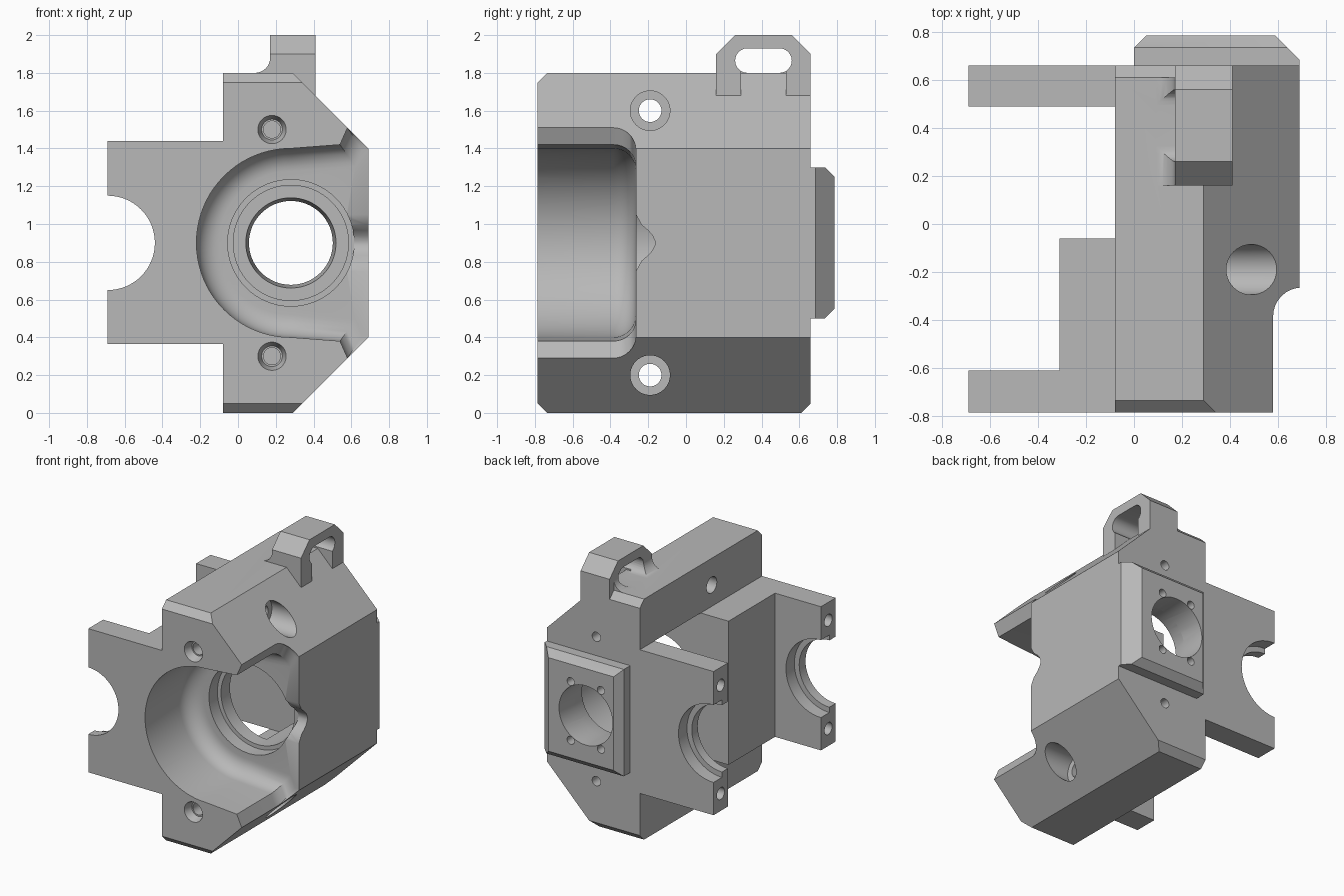
import bpy, bmesh, math
from mathutils import Vector

old = bpy.data.objects.get("Cube")
if old:
    bpy.data.objects.remove(old)

grey = bpy.data.materials.new("machined_grey")
grey.use_nodes = True
COLOR = (0.48, 0.48, 0.48, 1)
grey.diffuse_color = COLOR
grey.node_tree.nodes["Principled BSDF"].inputs["Base Color"].default_value = COLOR


def to_object(name, bm):
    bmesh.ops.recalc_face_normals(bm, faces=bm.faces)
    mesh = bpy.data.meshes.new(name)
    bm.to_mesh(mesh)
    bm.free()
    mesh.materials.append(grey)
    obj = bpy.data.objects.new(name, mesh)
    bpy.context.collection.objects.link(obj)
    return obj


def prism(name, pts, axis, a, b, edge_rule=None, width=0, segments=1):
    """Extrude a profile along x (points are y, z) or y (points are x, z)."""
    place = (lambda p, t: (t, p[0], p[1])) if axis == "x" else (lambda p, t: (p[0], t, p[1]))
    bm = bmesh.new()
    ends = [[bm.verts.new(place(p, t)) for p in pts] for t in (a, b)]
    bm.faces.new(ends[0])
    bm.faces.new(ends[1][::-1])
    n = len(pts)
    for i in range(n):
        j = (i + 1) % n
        bm.faces.new((ends[0][i], ends[1][i], ends[1][j], ends[0][j]))
    bmesh.ops.recalc_face_normals(bm, faces=bm.faces)
    if edge_rule:
        edges = [e for e in bm.edges if edge_rule(e.verts[0].co, e.verts[1].co)]
        bmesh.ops.bevel(bm, geom=edges, offset=width, segments=segments,
                        profile=0.5, affect="EDGES")
    return to_object(name, bm)


def rect(u0, v0, u1, v1):
    return [(u0, v0), (u1, v0), (u1, v1), (u0, v1)]


def arc(cx, cz, r, start, end, n):
    angles = [math.radians(start + (end - start) * i / n) for i in range(n + 1)]
    return [(cx + r * math.cos(t), cz + r * math.sin(t)) for t in angles]


def rod(name, axis, u, v, a, b, r0, r1=None, n=48):
    """Cylinder or cone along x at (y, z) or along y at (x, z)."""
    bm = bmesh.new()
    bmesh.ops.create_cone(bm, cap_ends=True, segments=n, radius1=r0,
                          radius2=r0 if r1 is None else r1, depth=b - a)
    d = Vector((1, 0, 0)) if axis == "x" else Vector((0, 1, 0))
    mid = (a + b) / 2
    bmesh.ops.rotate(bm, verts=bm.verts, matrix=Vector((0, 0, 1)).rotation_difference(d).to_matrix())
    bmesh.ops.translate(bm, verts=bm.verts, vec=(mid, u, v) if axis == "x" else (u, mid, v))
    return to_object(name, bm)


def combine(target, other, operation):
    mod = target.modifiers.new(other.name, "BOOLEAN")
    mod.operation = operation
    mod.solver = "EXACT"
    mod.object = other
    other.hide_render = True
    bpy.context.view_layer.objects.active = target
    bpy.ops.object.modifier_apply(modifier=mod.name)
    bpy.data.objects.remove(other)


FRONT, BACK, AXIS_X, AXIS_Z = -0.785, 0.66, 0.28, 0.9

# Main body with chamfered top and bottom ends
outline = [(-0.08, 0), (0.29, 0), (0.69, 0.4), (0.69, 1.4), (0.29, 1.8), (-0.08, 1.8)]
housing = prism("bearing_housing", outline, "y", FRONT, BACK,
                lambda p, q: abs(p.y - q.y) < 1e-4 and abs(p.z - q.z) < 1e-4
                and abs(p.z - 0.9) > 0.85, 0.05)

# Rear mounting plate
plate_side = [(0.6, 0.5), (0.735, 0.5), (0.785, 0.55), (0.785, 1.25), (0.735, 1.3), (0.6, 1.3)]
plate = prism("rear_plate", plate_side, "x", 0, 0.69)
for name, tri in (("trim_inner", [(-0.1, 0.635), (0.1, 0.835), (-0.1, 0.835)]),
                  ("trim_outer", [(0.79, 0.585), (0.79, 0.885), (0.49, 0.885)])):
    cutter = prism(name, tri, "y", 0.4, 1.4)
    for v in cutter.data.vertices:
        v.co = (v.co.x, v.co.z, v.co.y)
    cutter.data.flip_normals()
    combine(plate, cutter, "DIFFERENCE")
combine(housing, plate, "UNION")

# Side arms and the block between them
combine(housing, prism("arm_block", rect(-0.31, 0.365, 0, 1.44), "y", -0.7, -0.06), "UNION")
for y0, y1 in ((FRONT, -0.61), (0.49, BACK)):
    arm = prism("side_arm", rect(-0.69, 0.365, 0, 1.44), "y", y0, y1)
    combine(arm, rod("saddle", "y", -0.69, AXIS_Z, y0 - 0.1, y1 + 0.1, 0.25, n=64), "DIFFERENCE")
    combine(arm, rod("saddle_seat", "y", -0.69, AXIS_Z, y1 - 0.1, y1 + 0.1, 0.29, n=64), "DIFFERENCE")
    for side in (-1, 1):
        combine(arm, rod("cap_screw_hole", "x", (y0 + y1) / 2, AXIS_Z + side * 0.405,
                         -0.8, -0.4, 0.045, n=24), "DIFFERENCE")
    combine(housing, arm, "UNION")

# Lifting lug: arched loop with a fillet at its foot
lug_side = [(0.16, 1.62), (0.66, 1.62), (0.66, 1.9), (0.56, 2), (0.26, 2), (0.16, 1.9)]
lug = prism("lifting_lug", lug_side, "x", 0.17, 0.41)
foot = [(0.2, 1.78), (0.2, 1.88)] + arc(0.09, 1.88, 0.08, 0, -90, 8) + [(0.09, 1.78)]
combine(lug, prism("lug_fillet", foot, "y", 0.16, 0.61), "UNION")
slot = arc(0.495, 1.865, 0.065, -90, 90, 12) + arc(0.325, 1.865, 0.065, 90, 270, 12)
combine(lug, prism("lug_slot", slot, "x", 0, 0.6), "DIFFERENCE")
combine(lug, prism("lug_gap", rect(0.29, 1.5, 0.53, 1.82), "x", 0.25, 0.6), "DIFFERENCE")
combine(housing, lug, "UNION")

# Front cavity: U-shaped, flared at the open side, rounded floor
floor = -0.265
cavity = ([(0.9, 1.51), (0.58, 1.51), (0.54, 1.42)] + arc(AXIS_X, AXIS_Z, 0.5, 90, 270, 40)
          + [(0.54, 0.38), (0.58, 0.29), (0.9, 0.29)])
combine(housing, prism("front_cavity", cavity, "y", -1, floor,
                       lambda p, q: p.y > floor - 1e-4 and q.y > floor - 1e-4, 0.12, 8), "DIFFERENCE")

# Side pocket between the block and the rear arm
combine(housing, prism("side_pocket", rect(-0.2, 0.365, AXIS_X, 1.44), "y", -0.06, 0.49), "DIFFERENCE")

# Stepped main bore
for name, y0, y1, r0, r1 in (("bore_rim", -0.4, -0.165, 0.335, 0.335),
                             ("bore", -0.4, 0.49, 0.305, 0.305),
                             ("bore_taper", 0.45, 0.6, 0.245, 0.222),
                             ("bore_exit", 0.4, 0.9, 0.222, 0.222)):
    combine(housing, rod(name, "y", AXIS_X, AXIS_Z, y0, y1, r0, r1, 64), "DIFFERENCE")

# Bell-shaped relief from the bore rim to the outer wall
half = [(-0.3, 0.17), (-0.265, 0.15), (-0.235, 0.095), (-0.2, 0.065), (-0.178, 0.04), (-0.165, 0.012)]
bell = [(y, AXIS_Z + z) for y, z in half] + [(y, AXIS_Z - z) for y, z in reversed(half)]
combine(housing, prism("relief", bell, "x", 0.56, 0.8), "DIFFERENCE")

# Screw holes, mirrored about the bore height
for side in (-1, 1):
    z = AXIS_Z + side * 0.7
    combine(housing, rod("cross_hole", "x", -0.19, z, -0.3, 0.9, 0.06, n=32), "DIFFERENCE")
    combine(housing, rod("cross_counterbore", "x", -0.19, z, 0.34, 0.9, 0.105, n=40), "DIFFERENCE")
    z = AXIS_Z + side * 0.6
    combine(housing, rod("front_hole", "y", 0.18, z, -0.9, -0.5, 0.045, n=32), "DIFFERENCE")
    combine(housing, rod("front_countersink", "y", 0.18, z, FRONT - 0.03, FRONT + 0.06, 0.085, 0.055, 32),
            "DIFFERENCE")
    combine(housing, rod("rear_hole", "y", AXIS_X, AXIS_Z + side * 0.54, 0.5, 0.8, 0.035, n=24), "DIFFERENCE")
    for across in (-0.125, 0.125):
        combine(housing, rod("plate_hole", "y", AXIS_X + across, AXIS_Z + side * 0.22,
                             0.65, 0.9, 0.03, n=24), "DIFFERENCE")

# Smooth shading on round surfaces only
bpy.ops.object.select_all(action="DESELECT")
housing.select_set(True)
bpy.context.view_layer.objects.active = housing
bpy.ops.object.shade_smooth_by_angle(angle=math.radians(30))
